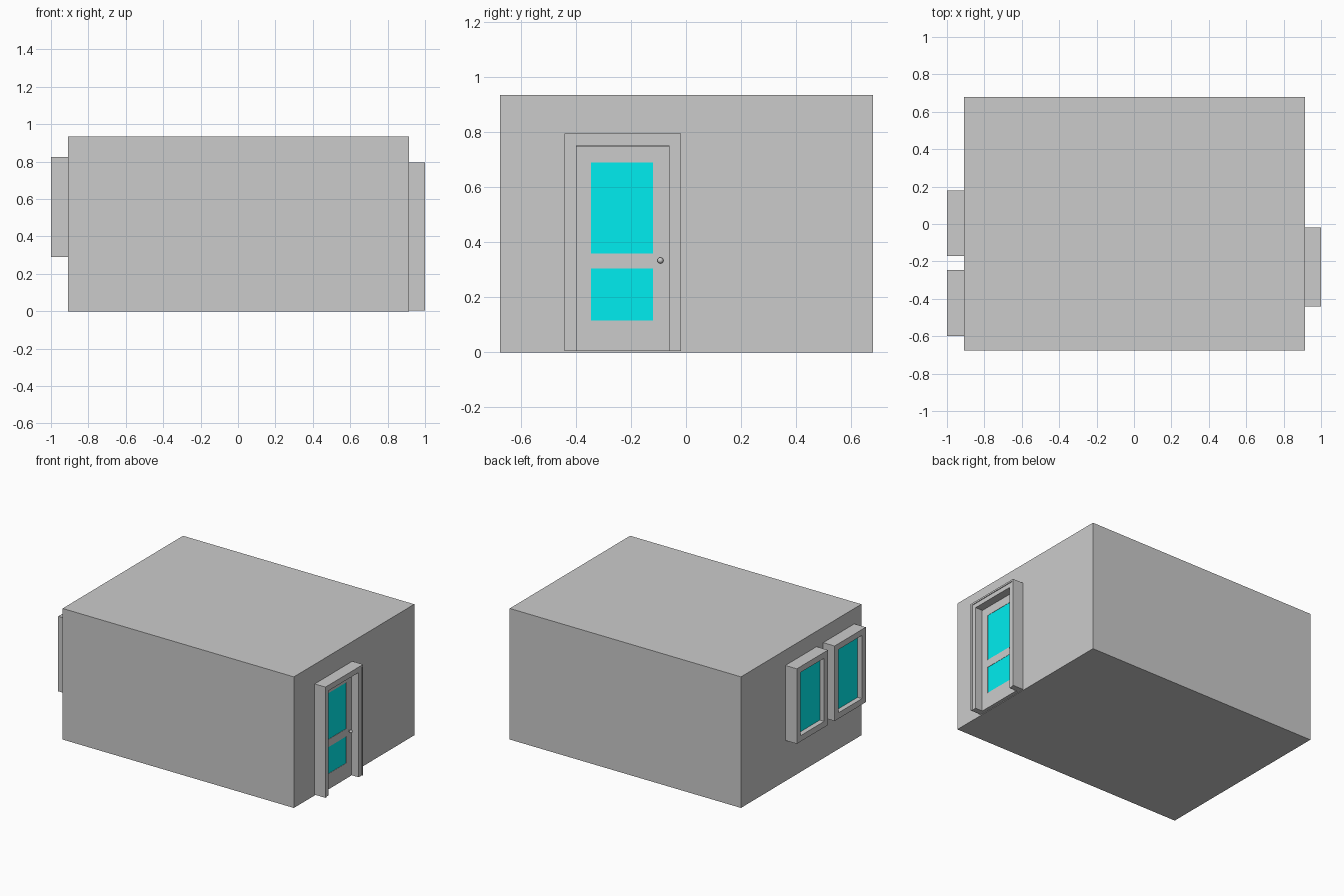
import bpy, bmesh
from mathutils import Matrix

if "Cube" in bpy.data.objects:
    bpy.data.objects.remove(bpy.data.objects["Cube"])

glass_mat = bpy.data.materials.new("cyan_glass")
glass_mat.diffuse_color = (0.0, 0.85, 0.87, 1)
glass_mat.use_nodes = True
glass_mat.node_tree.nodes["Principled BSDF"].inputs["Base Color"].default_value = glass_mat.diffuse_color


def finish(name, bm, mat=None):
    bmesh.ops.recalc_face_normals(bm, faces=bm.faces)
    me = bpy.data.meshes.new(name)
    bm.to_mesh(me)
    bm.free()
    ob = bpy.data.objects.new(name, me)
    bpy.context.collection.objects.link(ob)
    if mat:
        me.materials.append(mat)
    return ob


def box(name, x, y, z, mat=None):
    bm = bmesh.new()
    size = [b - a for a, b in (x, y, z)]
    mid = [(a + b) / 2 for a, b in (x, y, z)]
    bmesh.ops.create_cube(bm, size=1, matrix=Matrix.Translation(mid) @ Matrix.Diagonal((*size, 1)))
    return finish(name, bm, mat)


def prism(name, quads, x):
    """Extrude joined quads lying in the y-z plane along x."""
    bm = bmesh.new()
    for q in quads:
        bm.faces.new([bm.verts.new((x[0], y, z)) for y, z in q])
    bmesh.ops.remove_doubles(bm, verts=bm.verts, dist=1e-5)
    geo = bmesh.ops.extrude_face_region(bm, geom=bm.faces[:], use_keep_orig=True)
    verts = [g for g in geo["geom"] if isinstance(g, bmesh.types.BMVert)]
    bmesh.ops.translate(bm, verts=verts, vec=(x[1] - x[0], 0, 0))
    return finish(name, bm)


def frame(name, x, y, z, border, open_bottom=False):
    """Mitred rectangular frame, or an arch with open bottom for a doorway."""
    (y0, y1), (z0, z1), b = y, z, border
    zb = z0 if open_bottom else z0 + b
    o = [(y0, z0), (y0, z1), (y1, z1), (y1, z0)]
    i = [(y0 + b, zb), (y0 + b, z1 - b), (y1 - b, z1 - b), (y1 - b, zb)]
    n = 3 if open_bottom else 4
    quads = [(o[k], o[(k + 1) % 4], i[(k + 1) % 4], i[k]) for k in range(n)]
    return prism(name, quads, x)


# Room body
box("room_body", (-0.91, 0.915), (-0.677, 0.68), (0, 0.935))

# Door casing: outer lip and slightly recessed inner jamb
frame("door_casing_outer", (0.915, 1.0), (-0.442, -0.018), (0.005, 0.795), 0.012, True)
frame("door_casing_inner", (0.915, 0.995), (-0.43, -0.03), (0.005, 0.783), 0.031, True)

# Door leaf: two stiles and three rails around two panes
leaf = (0.915, 0.94)
for name, y in (("hinge_stile", (-0.399, -0.345)), ("lock_stile", (-0.12, -0.061))):
    box("door_" + name, leaf, y, (0.004, 0.75))
for name, z in (("bottom_rail", (0.004, 0.115)), ("middle_rail", (0.305, 0.36)), ("top_rail", (0.69, 0.75))):
    box("door_" + name, leaf, (-0.345, -0.12), z)
for name, z in (("lower", (0.115, 0.305)), ("upper", (0.36, 0.69))):
    box("door_glass_" + name, (0.915, 0.938), (-0.345, -0.12), z, glass_mat)

# Door knob: round ball on a short stem
bm = bmesh.new()
bmesh.ops.create_uvsphere(bm, u_segments=16, v_segments=10, radius=0.011,
                          matrix=Matrix.Translation((0.957, -0.093, 0.334)))
bmesh.ops.create_cone(bm, cap_ends=True, segments=12, radius1=0.005, radius2=0.005, depth=0.02,
                      matrix=Matrix.Translation((0.945, -0.093, 0.334)) @ Matrix.Rotation(1.5708, 4, "Y"))
knob = finish("door_knob", bm)
bpy.context.view_layer.objects.active = knob
knob.select_set(True)
bpy.ops.object.shade_smooth_by_angle()

# Two windows on the left wall
for name, y in (("front", (-0.598, -0.247)), ("back", (-0.172, 0.179))):
    z = (0.29, 0.825)
    frame("window_frame_" + name, (-1.0, -0.91), y, z, 0.042)
    box("window_glass_" + name, (-0.965, -0.91), (y[0] + 0.042, y[1] - 0.042),
        (z[0] + 0.042, z[1] - 0.042), glass_mat)
